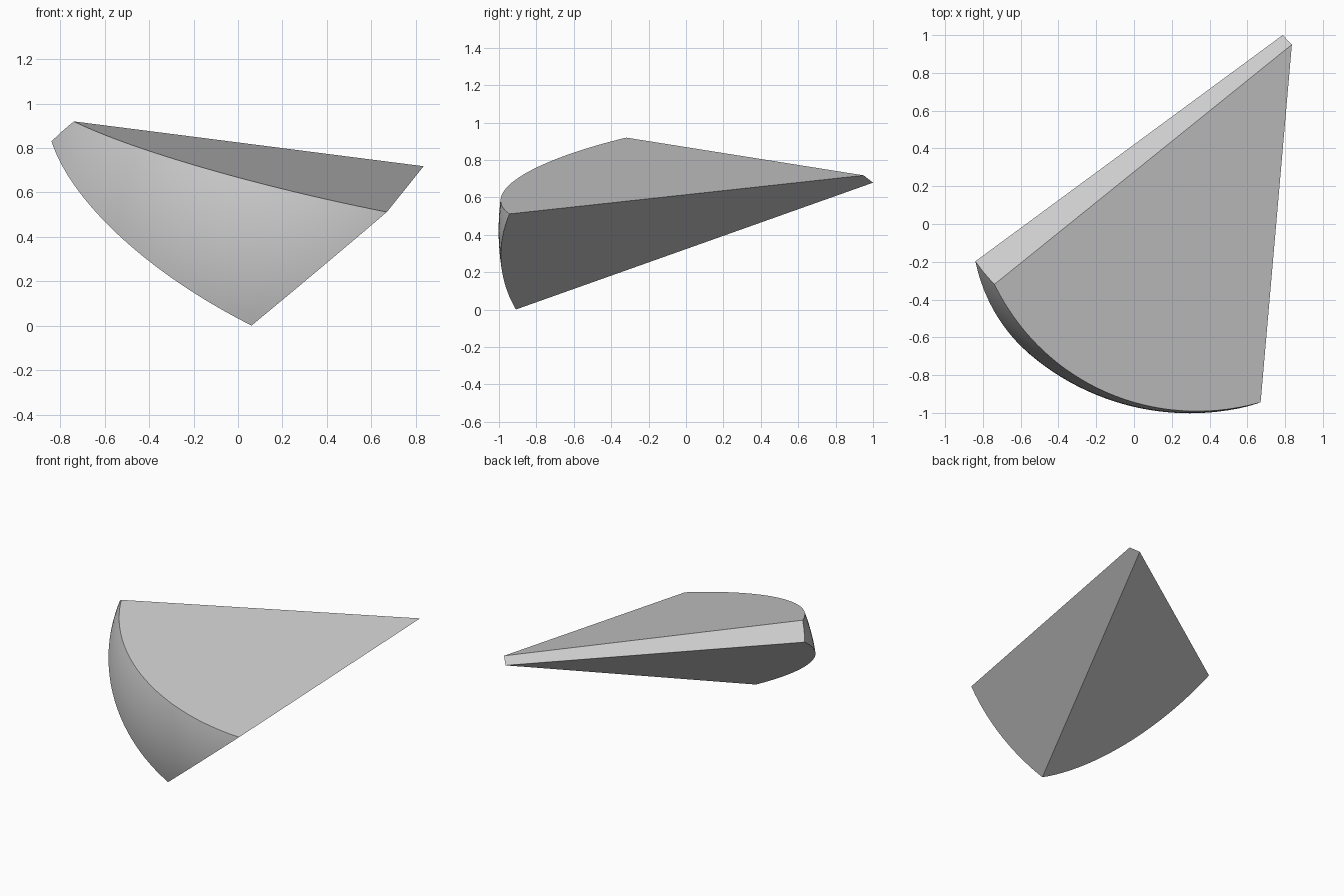
import bpy, bmesh, math
from mathutils import Vector

cube = bpy.data.objects.get("Cube")
if cube:
    bpy.data.objects.remove(cube, do_unlink=True)

# Material
grey = bpy.data.materials.new("plain grey")
grey.use_nodes = True
colour = (0.6, 0.6, 0.6, 1)
grey.diffuse_color = colour
grey.node_tree.nodes["Principled BSDF"].inputs["Base Color"].default_value = colour

# Corners of the wedge
top_left = Vector((-0.74, -0.32, 0.92))
low_left = Vector((-0.843, -0.20, 0.83))
bottom = Vector((0.06, -0.912, 0.0))
right = Vector((0.67, -0.945, 0.512))
tip_top = Vector((0.836, 0.95, 0.718))
tip_low = Vector((0.787, 1.0, 0.679))
corners = [top_left, low_left, bottom, right, tip_top, tip_low]
middle = sum(corners, Vector()) / len(corners)

# Ball whose surface makes the curved outer face
centre = Vector((0.296, 0.305, 0.4225))
radius = 1.307
bm = bmesh.new()
bmesh.ops.create_uvsphere(bm, u_segments=160, v_segments=80, radius=radius)
bmesh.ops.translate(bm, verts=bm.verts, vec=centre)


def slice_flat(a, b, c, d):
    """Cut the solid along the plane of a, b, c, d and cap the cut."""
    normal = (c - a).cross(d - b).normalized()
    point = (a + b + c + d) / 4
    if normal.dot(middle - point) > 0:
        normal.negate()
    cut = bmesh.ops.bisect_plane(
        bm, geom=bm.verts[:] + bm.edges[:] + bm.faces[:], dist=1e-5,
        plane_co=point, plane_no=normal, clear_outer=True)
    rim = [e for e in bm.edges if e.is_boundary]
    bmesh.ops.edgeloop_fill(bm, edges=rim)


slice_flat(top_left, right, tip_top, tip_top)    # upper face
slice_flat(low_left, bottom, tip_low, tip_low)   # underside
slice_flat(top_left, low_left, tip_low, tip_top)  # narrow back face
slice_flat(right, bottom, tip_low, tip_top)      # right-hand face
bmesh.ops.recalc_face_normals(bm, faces=bm.faces)

mesh = bpy.data.meshes.new("ball_wedge")
bm.to_mesh(mesh)
bm.free()
mesh.materials.append(grey)
wedge = bpy.data.objects.new("ball_wedge", mesh)
bpy.context.collection.objects.link(wedge)

# Smooth curved face, crisp edges
bpy.ops.object.select_all(action='DESELECT')
wedge.select_set(True)
bpy.context.view_layer.objects.active = wedge
bpy.ops.object.shade_smooth_by_angle(angle=math.radians(20))
